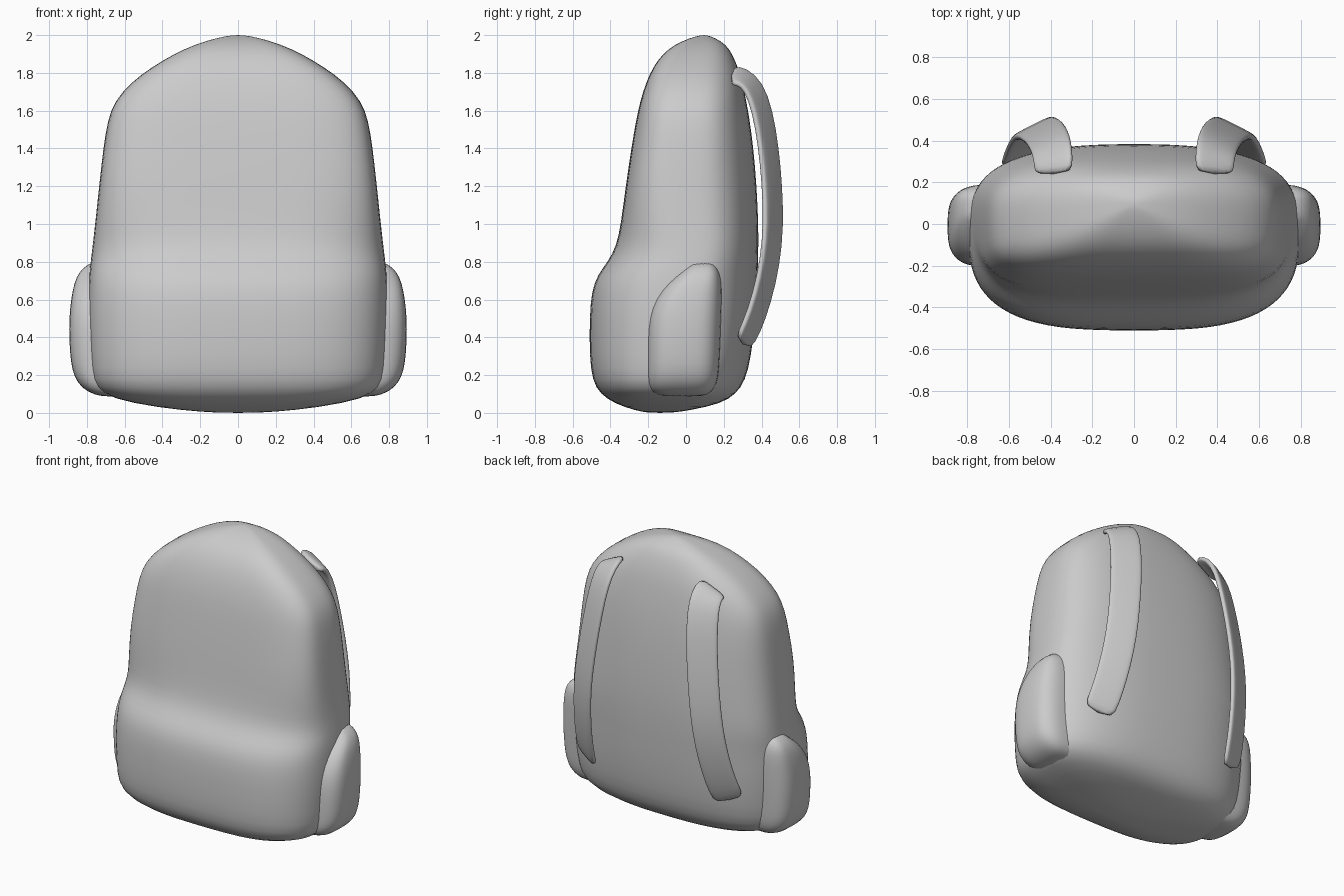
import bpy
import bmesh
from math import sin, cos, pi, radians
from mathutils import Vector

if "Cube" in bpy.data.objects:
    bpy.data.objects.remove(bpy.data.objects["Cube"])


def spow(v, e):
    return (abs(v) ** e) * (1 if v >= 0 else -1)


def skin(name, rings, mirror=False):
    """Join equal-sized rings of points into a capped, smoothed tube."""
    n = len(rings[0])
    verts = [p for r in rings for p in r]
    faces = [(k * n + i, k * n + (i + 1) % n, (k + 1) * n + (i + 1) % n, (k + 1) * n + i)
             for k in range(len(rings) - 1) for i in range(n)]
    faces.append(tuple(reversed(range(n))))
    faces.append(tuple(range(len(verts) - n, len(verts))))
    mesh = bpy.data.meshes.new(name)
    mesh.from_pydata(verts, [], faces)
    obj = bpy.data.objects.new(name, mesh)
    bpy.context.collection.objects.link(obj)
    # Consistent outward normals
    bm = bmesh.new()
    bm.from_mesh(mesh)
    bmesh.ops.recalc_face_normals(bm, faces=bm.faces)
    bm.to_mesh(mesh)
    bm.free()
    if mirror:
        m = obj.modifiers.new("mirror", 'MIRROR')
        m.use_mirror_merge = False
    s = obj.modifiers.new("smooth", 'SUBSURF')
    s.levels = s.render_levels = 1
    for p in mesh.polygons:
        p.use_smooth = True
    return obj


def section(z, xc, a, front, back, nf, nb, mid=0.57, count=40):
    """Horizontal superellipse with different front and back halves."""
    yc = front + mid * (back - front)
    pts = []
    for i in range(count):
        t = 2 * pi * i / count
        n, b = (nb, back - yc) if sin(t) >= 0 else (nf, yc - front)
        pts.append((xc + a * spow(cos(t), 2 / n), yc + b * spow(sin(t), 2 / n), z))
    return pts


# Main bag with the front pocket bulge: z, half width, front y, back y
bag = [(0.0, .10, -.20, -.08), (.013, .30, -.27, .02), (.05, .56, -.38, .19),
       (.10, .73, -.455, .265), (.17, .78, -.497, .315), (.30, .79, -.512, .347),
       (.50, .80, -.512, .367), (.64, .795, -.502, .375), (.73, .79, -.470, .380),
       (.80, .782, -.415, .382), (.88, .772, -.370, .384), (1.0, .758, -.345, .384),
       (1.2, .737, -.320, .375), (1.4, .715, -.290, .358), (1.55, .692, -.265, .338),
       (1.65, .655, -.243, .320), (1.75, .568, -.212, .300), (1.83, .458, -.175, .275),
       (1.90, .340, -.125, .245), (1.95, .230, -.060, .212), (1.985, .115, .020, .155),
       (2.0, .03, .08, .11)]
# Front corners are squarer on the upper half
skin("bag_body", [section(z, 0, a, f, b, 3.0 + 1.1 * min(max((z - .85) / .3, 0), 1),
                          2.6, .57 - .06 * min(max((z - .85) / .3, 0), 1))
                  for z, a, f, b in bag])

# Side pockets: z, outer x, front y, back y
pocket = [(.085, .72, -.13, .09), (.11, .80, -.185, .14), (.16, .852, -.205, .165),
          (.22, .877, -.208, .175), (.30, .890, -.208, .18), (.45, .897, -.208, .187),
          (.56, .890, -.188, .19), (.65, .877, -.138, .192), (.72, .857, -.065, .187),
          (.765, .825, -.005, .172), (.805, .77, .03, .14)]
skin("side_pockets", [section(z, .66, x - .66, f, b, 3.2, 3.2, .5, 28)
                      for z, x, f, b in pocket], True)

# Shoulder straps: flat band swept along a path, rolled to follow the back
path = [Vector(p) for p in (
    (.385, .238, 1.785), (.385, .295, 1.782), (.392, .358, 1.73), (.408, .405, 1.60),
    (.430, .438, 1.40), (.455, .456, 1.20), (.478, .463, 1.0), (.498, .446, .80),
    (.520, .400, .60), (.538, .347, .45), (.552, .298, .36))]
rings = []
roll = radians(27)
for i, p in enumerate(path):
    tan = (path[min(i + 1, len(path) - 1)] - path[max(i - 1, 0)]).normalized()
    out = Vector((1, 0, 0)).cross(tan).normalized()
    side = tan.cross(out)
    side = side if side.x > 0 else -side
    wide = side * cos(roll) - out * sin(roll)
    thick = out * cos(roll) + side * sin(roll)
    rings.append([p + wide * .102 * spow(cos(t), .5) + thick * .019 * spow(sin(t), .5)
                  for t in (2 * pi * k / 16 for k in range(16))])
skin("shoulder_straps", rings, True)
